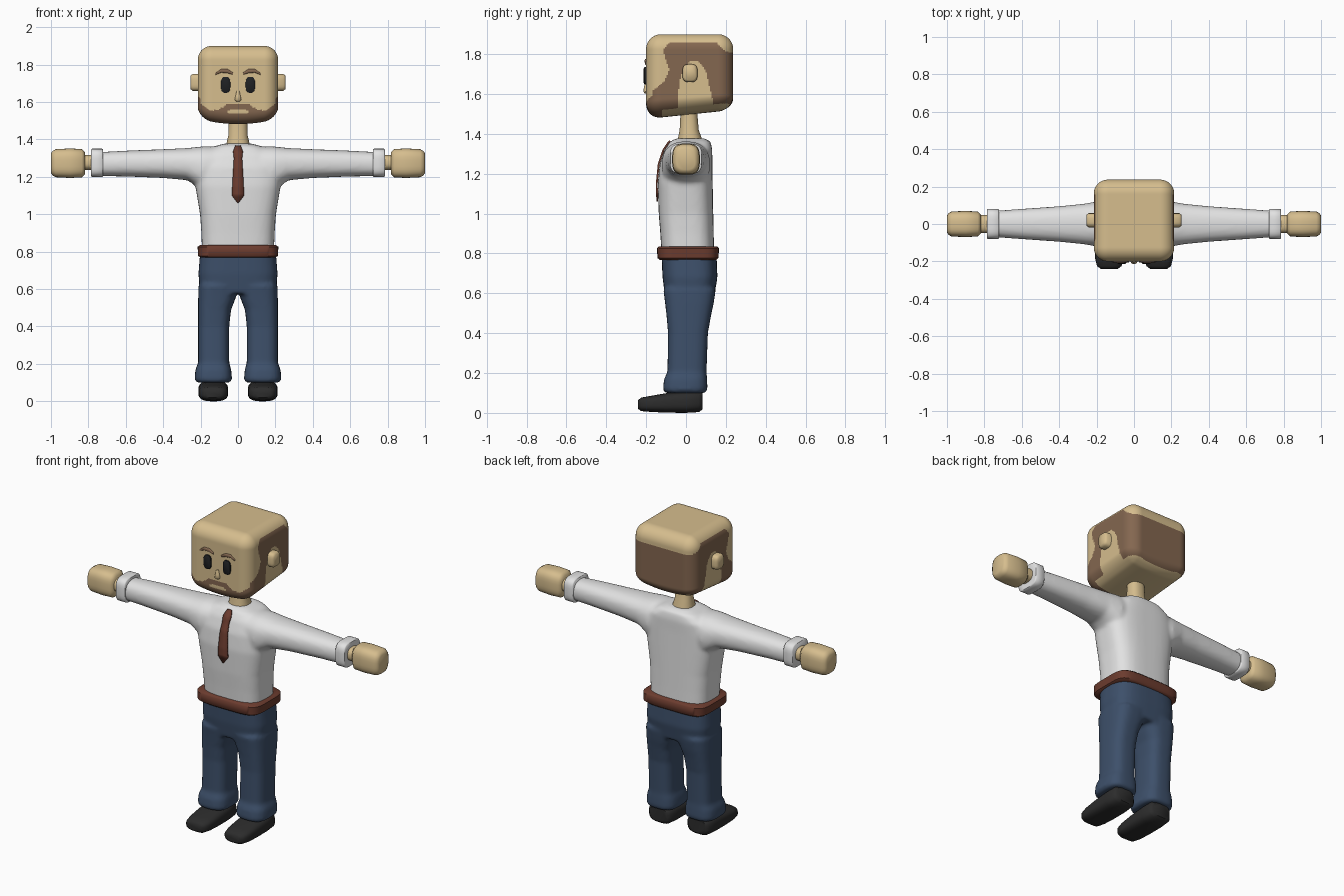
import bpy, bmesh, math
from mathutils import Vector


def material(name, rgb):
    m = bpy.data.materials.new(name)
    m.diffuse_color = (*rgb, 1)
    return m


SKIN = material("skin", (0.67, 0.51, 0.27))
HAIR = material("brown hair", (0.23, 0.135, 0.08))
SHIRT = material("white cloth", (0.76, 0.76, 0.76))
DENIM = material("blue denim", (0.047, 0.08, 0.145))
LEATHER = material("red brown", (0.15, 0.045, 0.028))
SHOE = material("black leather", (0.025, 0.025, 0.025))
EYE = material("eye black", (0.014, 0.015, 0.017))


def loft(bm, axis, sections, p=2.5, n=32):
    """Closed loft of superellipse rings: (position, centre a, centre b, half a, half b)."""
    rings = []
    for pos, ca, cb, ha, hb in sections:
        ring = []
        for i in range(n):
            t = 2 * math.pi * (i + 0.5) / n
            c, s = math.cos(t), math.sin(t)
            co = [ca + ha * math.copysign(abs(c) ** (2 / p), c),
                  cb + hb * math.copysign(abs(s) ** (2 / p), s)]
            co.insert("xyz".index(axis), pos)
            ring.append(bm.verts.new(co))
        rings.append(ring)
    for a, b in zip(rings, rings[1:]):
        for i in range(n):
            j = (i + 1) % n
            bm.faces.new((a[i], a[j], b[j], b[i]))
    bm.faces.new(rings[0])
    bm.faces.new(rings[-1])


def finish(name, bm, mats, mirror=False, fuse=0):
    bmesh.ops.recalc_face_normals(bm, faces=bm.faces)
    me = bpy.data.meshes.new(name)
    bm.to_mesh(me)
    bm.free()
    for m in mats:
        me.materials.append(m)
    ob = bpy.data.objects.new(name, me)
    bpy.context.collection.objects.link(ob)
    bpy.ops.object.select_all(action='DESELECT')
    bpy.context.view_layer.objects.active = ob
    ob.select_set(True)
    bpy.ops.object.shade_smooth_by_angle(angle=math.radians(50))
    if mirror:
        ob.modifiers.new("mirror", 'MIRROR').use_mirror_merge = False
    if fuse:  # melt overlapping lofts into one soft surface
        r = ob.modifiers.new("fuse", 'REMESH')
        r.mode, r.voxel_size, r.use_smooth_shade = 'VOXEL', 0.011, True
        s = ob.modifiers.new("soften", 'SMOOTH')
        s.factor, s.iterations = 0.5, fuse
    return ob


def part(name, axis, sections, mat, p=2.5, n=32, mirror=False):
    bm = bmesh.new()
    loft(bm, axis, sections, p, n)
    return finish(name, bm, [mat], mirror)


def interp(table, t):
    if t <= table[0][0]:
        return table[0][1]
    for (a, va), (b, vb) in zip(table, table[1:]):
        if t <= b:
            return va + (vb - va) * (t - a) / (b - a)
    return table[-1][1]


# Head: finely divided rounded box with a sloping chin
LO, HI, R = Vector((-0.215, -0.2, 1.475)), Vector((0.215, 0.237, 1.9)), 0.075
bm = bmesh.new()
bmesh.ops.create_cube(bm, size=1)
bmesh.ops.subdivide_edges(bm, edges=bm.edges[:], cuts=59, use_grid_fill=True)
for v in bm.verts:
    pt = Vector([LO[i] + (v.co[i] + 0.5) * (HI[i] - LO[i]) for i in range(3)])
    inner = Vector([min(max(pt[i], LO[i] + R), HI[i] - R) for i in range(3)])
    pt = inner + (pt - inner).normalized() * R
    low = max(0, min(1, (1.68 - pt.z) / 0.2))
    pt.z += low * (0.045 * (pt.y + 0.2) / 0.435 + 0.03 * (pt.x / 0.215) ** 2)
    v.co = pt
bm.normal_update()

# Hair and beard borders, painted by rule on the head faces
HAIR_FRONT = [(1.5, -0.3), (1.6, -0.19), (1.66, -0.11), (1.72, -0.085),
              (1.77, -0.1), (1.82, -0.115), (1.86, -0.085)]
ARCH_FRONT = [(1.5, -0.045), (1.6, -0.04), (1.7, -0.025), (1.765, 0.02)]
ARCH_BACK = [(1.5, 0.15), (1.65, 0.115), (1.72, 0.1), (1.765, 0.06)]
HAIR_TOP = [(0.15, 1.862), (0.19, 1.82), (0.23, 1.805)]
BEARD_TOP = [(0.0, 1.59), (0.06, 1.588), (0.1, 1.56), (0.15, 1.555), (0.2, 1.59)]


def hairy(c, nrm):
    x, y, z = abs(c.x), c.y, c.z
    if nrm.z < -0.75:
        return y < -0.12
    if nrm.y < -0.6:
        lips = (x / 0.06) ** 2 + ((z - 1.549) / 0.013) ** 2 < 1
        return z < interp(BEARD_TOP, x) and not lips
    if z > interp(HAIR_TOP, y) or y < interp(HAIR_FRONT, z):
        return False
    return not (z < 1.765 and interp(ARCH_FRONT, z) < y < interp(ARCH_BACK, z))


for f in bm.faces:
    f.material_index = int(hairy(f.calc_center_median(), f.normal))
finish("head", bm, [SKIN, HAIR])

# Face details
part("ear", 'x', [(0.2, 0.02, 1.705, 0.038, 0.045), (0.243, 0.02, 1.705, 0.038, 0.045),
                  (0.255, 0.02, 1.705, 0.028, 0.035)], SKIN, 3.2, mirror=True)
part("eye", 'y', [(-0.213, 0.066, 1.692, 0.019, 0.036), (-0.208, 0.066, 1.692, 0.025, 0.043),
                  (-0.195, 0.066, 1.692, 0.025, 0.043)], EYE, 3, mirror=True)
part("eyebrow", 'x', [(0.027, -0.2, 1.752, 0.005, 0.006), (0.055, -0.2, 1.765, 0.008, 0.011),
                      (0.09, -0.2, 1.767, 0.008, 0.01), (0.12, -0.2, 1.75, 0.004, 0.005)],
     HAIR, 2.5, 12, mirror=True)
part("nose", 'z', [(1.603, 0, -0.2, 0.009, 0.007), (1.612, 0, -0.2, 0.018, 0.014),
                   (1.632, 0, -0.2, 0.014, 0.012), (1.66, 0, -0.2, 0.007, 0.005)], SKIN, 2, 16)
part("neck", 'z', [(1.3, 0, 0.02, 0.068, 0.068), (1.37, 0, 0.02, 0.064, 0.062),
                   (1.42, 0, 0.016, 0.052, 0.048), (1.54, 0, 0.014, 0.048, 0.04)], SKIN, 2.3)

# Shirt: torso and two sleeves fused together
TORSO = [(0.79, 0, 0.01, 0.192, 0.132), (0.9, 0, 0.005, 0.196, 0.134), (1.0, 0, 0, 0.203, 0.137),
         (1.15, 0, -0.004, 0.228, 0.138), (1.25, 0, 0, 0.235, 0.132),
         (1.32, 0, 0.012, 0.205, 0.12), (1.362, 0, 0.022, 0.13, 0.102),
         (1.378, 0, 0.022, 0.075, 0.07)]
SLEEVE = [(0.1, 0, 1.25, 0.115, 0.112), (0.19, 0, 1.245, 0.122, 0.118),
          (0.27, 0, 1.268, 0.108, 0.086), (0.4, 0, 1.271, 0.095, 0.077),
          (0.6, 0, 1.271, 0.081, 0.069), (0.75, 0, 1.268, 0.07, 0.064)]
bm = bmesh.new()
loft(bm, 'z', TORSO, 3.2, 40)
for s in (1, -1):
    loft(bm, 'x', [(s * a[0], *a[1:]) for a in SLEEVE], 2.4)
finish("shirt", bm, [SHIRT], fuse=7)

part("sleeve_cuff", 'x', [(0.722, 0, 1.275, 0.077, 0.072), (0.727, 0, 1.275, 0.081, 0.076),
                          (0.78, 0, 1.275, 0.081, 0.076), (0.785, 0, 1.275, 0.077, 0.072)],
     SHIRT, 3.6, mirror=True)
part("wrist", 'x', [(0.74, 0, 1.277, 0.048, 0.04), (0.85, 0, 1.277, 0.048, 0.04)],
     SKIN, 2.5, mirror=True)
part("hand", 'x', [(0.818, 0, 1.273, 0.05, 0.058), (0.835, 0, 1.273, 0.067, 0.076),
                   (0.9, 0, 1.273, 0.07, 0.079), (0.975, 0, 1.273, 0.067, 0.075),
                   (0.992, 0, 1.273, 0.058, 0.065), (1.0, 0, 1.273, 0.045, 0.052)],
     SKIN, 3, mirror=True)

# Tie: thin strip following the chest
CHEST = [(z, cy - hy) for z, _, cy, _, hy in TORSO]
WIDTH = [(1.06, 0.002), (1.1, 0.033), (1.2, 0.028), (1.3, 0.022), (1.335, 0.026), (1.365, 0.014)]
bm = bmesh.new()
rows = []
for i in range(31):
    z = 1.06 + 0.305 * i / 30
    y, w = interp(CHEST, z) - 0.005, interp(WIDTH, z)
    rows.append([bm.verts.new((x, y, z)) for x in (-w, w)])
for a, b in zip(rows, rows[1:]):
    bm.faces.new((a[0], a[1], b[1], b[0]))
sol = finish("tie", bm, [LEATHER]).modifiers.new("thickness", 'SOLIDIFY')
sol.thickness, sol.offset = 0.009, 0

# Belt
part("belt", 'z', [(0.768, 0, 0.01, 0.2, 0.143), (0.778, 0, 0.01, 0.214, 0.154),
                   (0.826, 0, 0.01, 0.216, 0.155), (0.836, 0, 0.01, 0.202, 0.145)],
     LEATHER, 5, 48)

# Trousers: hips and two legs fused together
LEG = [(0.1, 0.132, -0.004, 0.092, 0.104), (0.12, 0.132, -0.004, 0.1, 0.112),
       (0.17, 0.132, -0.002, 0.096, 0.108), (0.205, 0.13, 0.005, 0.083, 0.098),
       (0.4, 0.13, 0.01, 0.083, 0.1), (0.49, 0.125, 0.014, 0.088, 0.112),
       (0.55, 0.113, 0.017, 0.1, 0.122), (0.62, 0.105, 0.018, 0.106, 0.132)]
bm = bmesh.new()
loft(bm, 'z', [(0.575, 0, 0.018, 0.2, 0.122), (0.68, 0, 0.02, 0.212, 0.138),
               (0.8, 0, 0.015, 0.202, 0.138)], 3.2, 40)
for s in (1, -1):
    loft(bm, 'z', [(a[0], s * a[1], *a[2:]) for a in LEG], 3)
finish("trousers", bm, [DENIM], fuse=5)

# Shoes
part("shoe", 'y', [(-0.24, 0.132, 0.042, 0.045, 0.022), (-0.225, 0.132, 0.043, 0.066, 0.034),
                   (-0.18, 0.132, 0.045, 0.077, 0.04), (-0.1, 0.132, 0.05, 0.08, 0.049),
                   (0.0, 0.132, 0.055, 0.08, 0.055), (0.065, 0.132, 0.058, 0.076, 0.054),
                   (0.083, 0.132, 0.06, 0.06, 0.042)], SHOE, 3, mirror=True)
